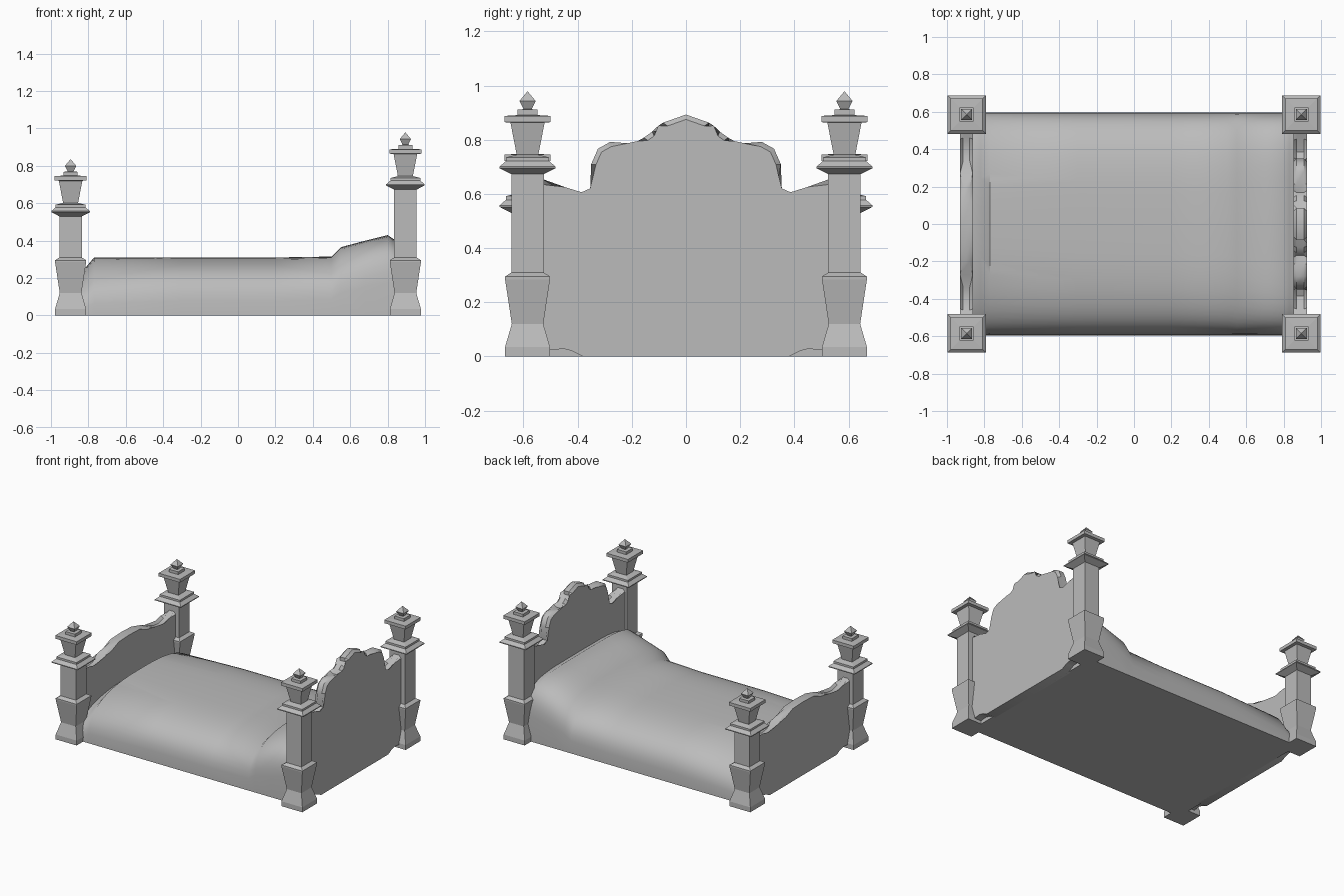
import bpy, bmesh, math

old = bpy.data.objects.get("Cube")
if old:
    bpy.data.objects.remove(old)

grey = bpy.data.materials.new("plain_grey")
grey.use_nodes = True
grey.diffuse_color = (0.5, 0.5, 0.5, 1)
grey.node_tree.nodes["Principled BSDF"].inputs["Base Color"].default_value = grey.diffuse_color


def finish(bm, name, smooth_angle=None):
    bmesh.ops.recalc_face_normals(bm, faces=bm.faces)
    mesh = bpy.data.meshes.new(name)
    bm.to_mesh(mesh)
    bm.free()
    mesh.materials.append(grey)
    obj = bpy.data.objects.new(name, mesh)
    bpy.context.collection.objects.link(obj)
    if smooth_angle:
        bpy.ops.object.select_all(action="DESELECT")
        obj.select_set(True)
        bpy.context.view_layer.objects.active = obj
        bpy.ops.object.shade_smooth_by_angle(angle=math.radians(smooth_angle))
    return obj


def loft(bm, rings):
    """Join closed rings of points into a capped skin."""
    loops = [[bm.verts.new(p) for p in ring] for ring in rings]
    for a, b in zip(loops, loops[1:]):
        for i in range(len(a)):
            j = (i + 1) % len(a)
            bm.faces.new((a[i], a[j], b[j], b[i]))
    bm.faces.new(loops[0])
    bm.faces.new(loops[-1])


# Square turned posts: foot block, then shaft, cornice, cup and finial
BASE = [(0.083, 0), (0.083, 0.035), (0.058, 0.12), (0.083, 0.285), (0.083, 0.295), (0.06, 0.31)]
CAPITAL = [(0.06, 0), (0.103, 0.022), (0.103, 0.028), (0.08, 0.048), (0.08, 0.062),
           (0.04, 0.072), (0.063, 0.19), (0.085, 0.192), (0.085, 0.215), (0.037, 0.218),
           (0.037, 0.238), (0.015, 0.24), (0.03, 0.27), (0.001, 0.305)]


def post(name, x, y, shaft_top):
    profile = BASE + [(r, z + shaft_top) for r, z in CAPITAL]
    bm = bmesh.new()
    loft(bm, [[(x + sx * r, y + sy * r, z) for sx, sy in ((-1, -1), (1, -1), (1, 1), (-1, 1))]
              for r, z in profile])
    finish(bm, name)


for side, y in (("right", -0.585), ("left", 0.585)):
    post("head_post_" + side, 0.895, y, 0.673)
    post("foot_post_" + side, -0.895, y, 0.53)

# Shaped end boards, mirrored about the middle, with chamfered top rims
HEAD_TOP = [(0, 0.893), (0.085, 0.863), (0.085, 0.838), (0.125, 0.83), (0.155, 0.808),
            (0.168, 0.775), (0.215, 0.787), (0.28, 0.792), (0.325, 0.767), (0.35, 0.71),
            (0.335, 0.61), (0.385, 0.588), (0.455, 0.61), (0.53, 0.655)]
FOOT_TOP = [(0, 0.525), (0.12, 0.52), (0.2, 0.505), (0.27, 0.475), (0.34, 0.447),
            (0.4, 0.44), (0.46, 0.455), (0.53, 0.49)]
UNDER = [(0.53, 0.018), (0.49, 0.025), (0.45, 0.028), (0.42, 0.02), (0.38, 0)]


def board(name, top, x0, x1):
    half = top + UNDER
    outline = half + [(-y, z) for y, z in reversed(half) if y > 0]
    bm = bmesh.new()
    loft(bm, [[(x, y, z) for y, z in outline] for x in (x0, x1)])
    rim = [e for e in bm.edges
           if abs(e.verts[0].co.x - e.verts[1].co.x) < 0.001
           and min(v.co.z for v in e.verts) > 0.1]
    bmesh.ops.bevel(bm, geom=rim, offset=0.017, segments=1, affect="EDGES")
    finish(bm, name, 40)


board("headboard", HEAD_TOP, 0.853, 0.925)
board("footboard", FOOT_TOP, -0.93, -0.862)

# Mattress with a soft crown, rising to the covered pillow: x, height, squareness
STATIONS = [(-0.88, 0.22, 2.4), (-0.82, 0.25, 2.5), (-0.77, 0.31, 2.8), (-0.3, 0.31, 3.2),
            (0.2, 0.31, 3.2), (0.5, 0.315, 3.4), (0.55, 0.365, 4), (0.68, 0.4, 4.5),
            (0.8, 0.43, 5), (0.83, 0.41, 5), (0.87, 0.4, 5)]
STEPS = 28


def section(x, height, power):
    ring = []
    for i in range(STEPS + 1):
        a = math.pi * i / STEPS
        c, s = math.cos(a), max(math.sin(a), 0)
        y = math.copysign(abs(c) ** (2 / power), c) * 0.595
        ring.append((x, y, height * s ** (2 / power) if 0 < i < STEPS else 0))
    return ring


bm = bmesh.new()
loft(bm, [section(*s) for s in STATIONS])
finish(bm, "mattress", 50)
